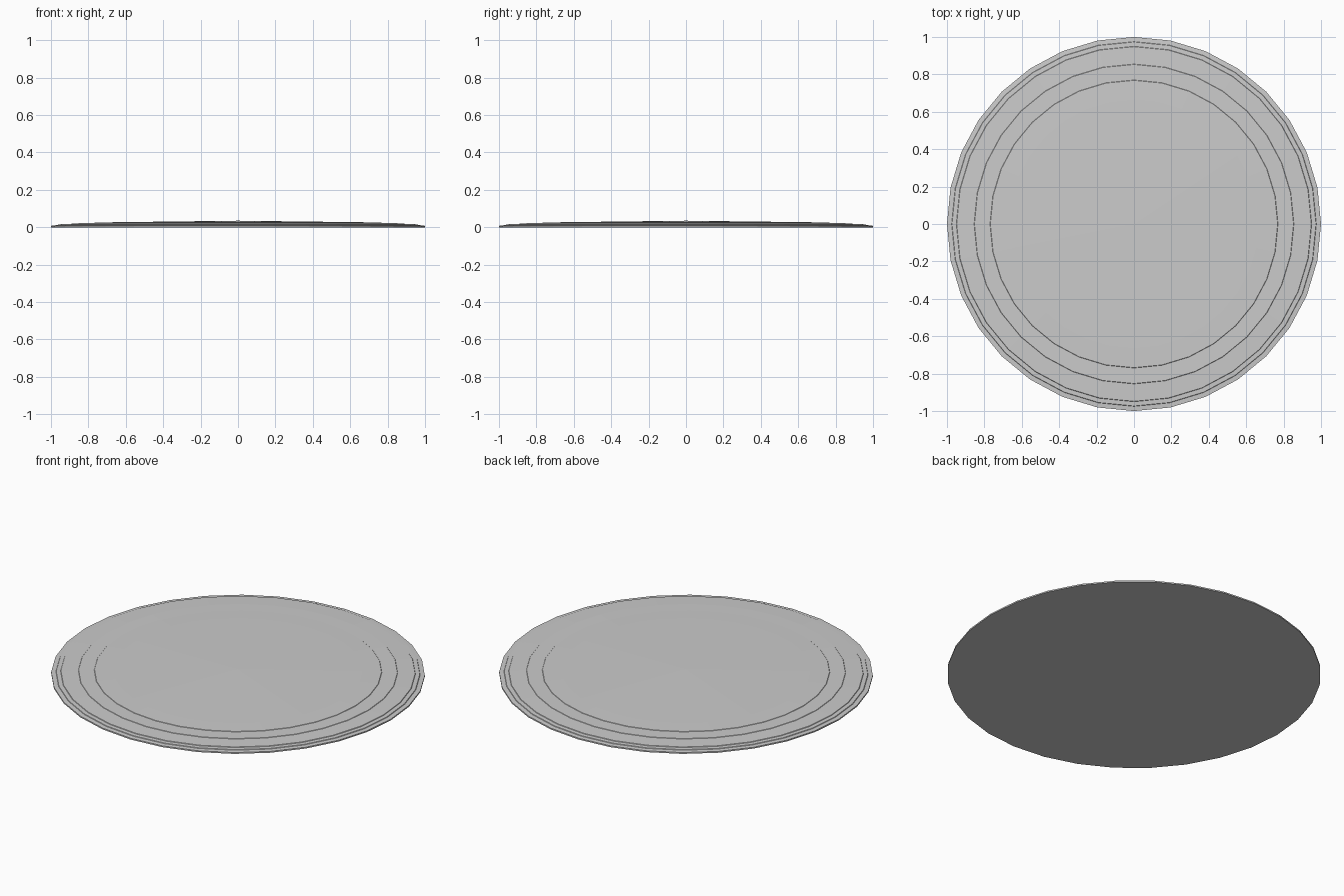
import bpy, bmesh
from math import cos, sin, tau

if "Cube" in bpy.data.objects:
    bpy.data.objects.remove(bpy.data.objects["Cube"])

SIDES = 32


def lathe(name, profile):
    """Spin (radius, z) points, bottom to top, into a closed round solid."""
    bm = bmesh.new()
    rings = [[bm.verts.new((r * cos(tau * i / SIDES), r * sin(tau * i / SIDES), z))
              for i in range(SIDES)] for r, z in profile[:-1]]
    tip = bm.verts.new((0, 0, profile[-1][1]))
    bm.faces.new(rings[0][::-1])
    for i in range(SIDES):
        j = (i + 1) % SIDES
        for a, b in zip(rings, rings[1:]):
            bm.faces.new((a[i], a[j], b[j], b[i]))
        bm.faces.new((rings[-1][i], rings[-1][j], tip))
    mesh = bpy.data.meshes.new(name)
    bm.to_mesh(mesh)
    bm.free()
    obj = bpy.data.objects.new(name, mesh)
    bpy.context.collection.objects.link(obj)
    return obj


# Thin disc: low rim, small steps between the rings, very shallow domed centre
lathe("domed_disc", [
    (1.0, 0), (1.0, 0.008),
    (0.975, 0.010), (0.973, 0.013),
    (0.95, 0.014), (0.948, 0.017),
    (0.855, 0.020), (0.853, 0.022),
    (0.77, 0.0225), (0.768, 0.0245),
    (0.665, 0.027), (0, 0.035),
])
